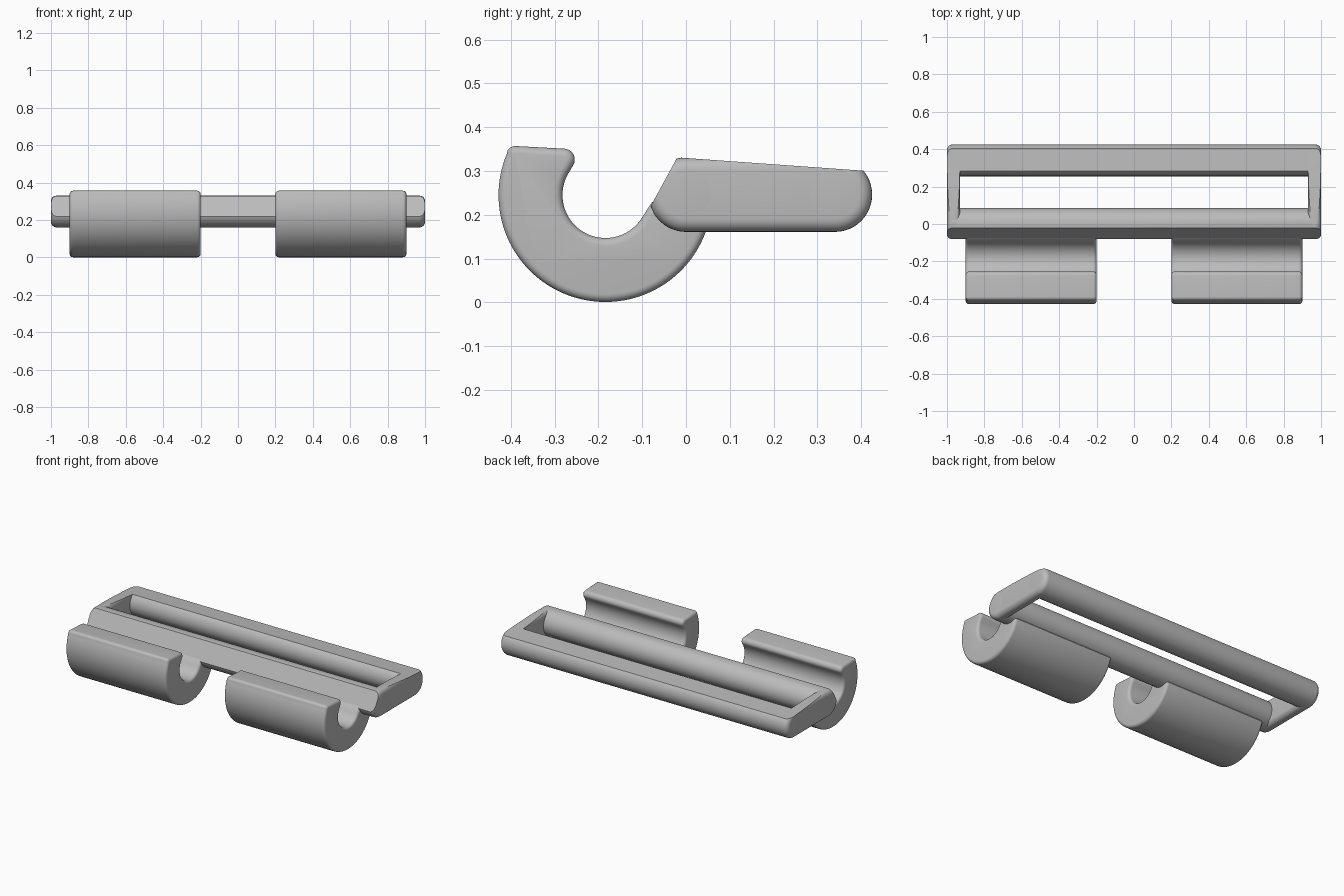
import bpy, bmesh
from math import radians, cos, sin
from mathutils import Vector

cube = bpy.data.objects.get("Cube")
if cube:
    bpy.data.objects.remove(cube, do_unlink=True)

grey = bpy.data.materials.new("plain grey")
grey.use_nodes = True
colour = (0.5, 0.5, 0.5, 1)
grey.diffuse_color = colour
grey.node_tree.nodes["Principled BSDF"].inputs["Base Color"].default_value = colour

# Trimming planes of the frame: sloped top and slanted front
TOP = (Vector((0, -0.02, 0.331)), Vector((0, 0.03, 0.42)))
FRONT = (Vector((0, -0.02, 0.331)), Vector((0, -0.11, 0.06)))


def arc(y, z, r, start, end, steps):
    angles = [radians(start + (end - start) * i / steps) for i in range(steps + 1)]
    return [(y + r * cos(a), z + r * sin(a)) for a in angles]


def prism(name, profile, x0, x1, rounding, planes=()):
    """Extrude a side profile along x, round its ends and trim it."""
    bm = bmesh.new()
    cap = bm.faces.new([bm.verts.new((x0, y, z)) for y, z in profile])
    out = bmesh.ops.extrude_face_region(bm, geom=[cap])["geom"]
    for v in out:
        if isinstance(v, bmesh.types.BMVert):
            v.co.x = x1
    bmesh.ops.recalc_face_normals(bm, faces=bm.faces)
    rims = [e for e in bm.edges if abs(e.verts[0].co.x - e.verts[1].co.x) < 1e-5]
    bmesh.ops.bevel(bm, geom=rims, offset=rounding, offset_type='OFFSET',
                    segments=6, profile=0.5, affect='EDGES', clamp_overlap=False)
    for point, normal in planes:
        cut = bmesh.ops.bisect_plane(bm, geom=bm.verts[:] + bm.edges[:] + bm.faces[:],
                                     plane_co=point, plane_no=normal, clear_outer=True)
        edges = [e for e in cut["geom_cut"] if isinstance(e, bmesh.types.BMEdge)]
        bmesh.ops.holes_fill(bm, edges=edges, sides=0)
    bmesh.ops.recalc_face_normals(bm, faces=bm.faces)
    mesh = bpy.data.meshes.new(name)
    bm.to_mesh(mesh)
    bm.free()
    mesh.materials.append(grey)
    obj = bpy.data.objects.new(name, mesh)
    bpy.context.collection.objects.link(obj)
    bpy.ops.object.select_all(action='DESELECT')
    obj.select_set(True)
    bpy.context.view_layer.objects.active = obj
    bpy.ops.object.shade_smooth_by_angle(angle=radians(25))
    return obj


# Frame: two long round bars joined by rounded end links
R, Z, BACK = 0.085, 0.246, 0.34
prism("front_bar", arc(0, Z, R, 0, 352.5, 47), -1, 1, 0.03, (TOP, FRONT))
prism("back_bar", arc(BACK, Z, R, 0, 352.5, 47), -1, 1, 0.03, (TOP,))
link = arc(BACK, Z, R, -90, 90, 24) + arc(0, Z, R, 90, 270, 24)

# Hooks: open C section with a rounded lip, running into the front bar
CY, CZ = -0.184, 0.245
hook = arc(CY, CZ, 0.244, 157, 342, 60)
hook += [(0.03, 0.22), (-0.05, 0.25), (-0.078, 0.228)]
hook += arc(CY, CZ, 0.098, -30, -214, 44)
hook += arc(-0.279, 0.326, 0.025, -35, 85, 12)
hook += arc(-0.39, 0.337, 0.02, 85, 150, 6)

for side, sign in (("left", 1), ("right", -1)):
    ends = sorted((sign * 0.93, sign))
    prism(side + "_end_link", link, *ends, 0.03, (TOP, FRONT))
    ends = sorted((sign * 0.2, sign * 0.9))
    prism(side + "_hook", hook, *ends, 0.018)
